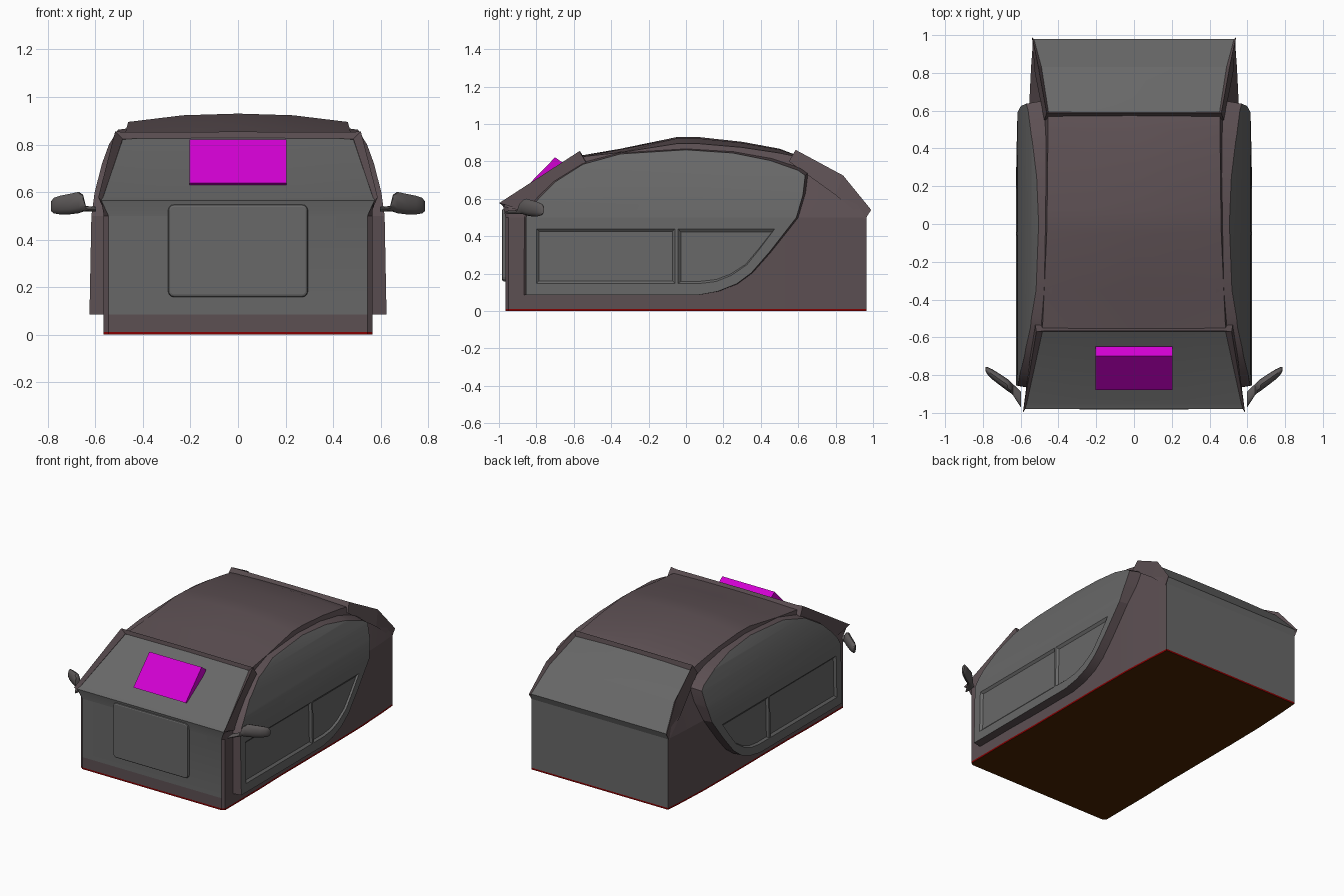
import bpy, bmesh, math
from mathutils import Vector

if "Cube" in bpy.data.objects:
    bpy.data.objects.remove(bpy.data.objects["Cube"])


def mat(name, rgb):
    m = bpy.data.materials.new(name)
    m.diffuse_color = (*rgb, 1)
    m.use_nodes = True
    m.node_tree.nodes["Principled BSDF"].inputs["Base Color"].default_value = m.diffuse_color
    return m


GREY = mat("panel grey", (0.138, 0.138, 0.138))
BROWN = mat("body brown", (0.108, 0.079, 0.086))
RED = mat("sill red", (0.24, 0.0, 0.0))
UNDER = mat("underside brown", (0.07, 0.017, 0.0))
MAGENTA = mat("magenta", (0.64, 0.0, 0.64))
MIRROR = mat("mirror grey", (0.11, 0.10, 0.10))


def finish(name, bm, mats, mirror=False, smooth=None):
    bmesh.ops.recalc_face_normals(bm, faces=bm.faces[:])
    me = bpy.data.meshes.new(name)
    bm.to_mesh(me)
    bm.free()
    for m in mats:
        me.materials.append(m)
    ob = bpy.data.objects.new(name, me)
    bpy.context.collection.objects.link(ob)
    if mirror:
        ob.modifiers.new("mirror", 'MIRROR')
    if smooth:
        bpy.ops.object.select_all(action='DESELECT')
        ob.select_set(True)
        bpy.context.view_layer.objects.active = ob
        bpy.ops.object.shade_smooth_by_angle(angle=math.radians(smooth))
    return ob


def loft(sections, caps=True):
    """Skin a list of closed cross-sections."""
    bm = bmesh.new()
    rings = [[bm.verts.new(p) for p in s] for s in sections]
    n = len(rings[0])
    for a, b in zip(rings, rings[1:]):
        for i in range(n):
            j = (i + 1) % n
            bm.faces.new((a[i], a[j], b[j], b[i]))
    if caps:
        bm.faces.new(rings[0])
        bm.faces.new(rings[-1])
    return bm


def cut(bm, z):
    bmesh.ops.bisect_plane(bm, geom=bm.verts[:] + bm.edges[:] + bm.faces[:],
                           plane_co=(0, 0, z), plane_no=(0, 0, 1))


# Body shell: stations of y, lower half width, roof edge half width, edge z, crown z
stations = [(-.965, .545, .575, .565, .565), (-.95, .565, .571, .577, .577),
            (-.56, .565, .485, .825, .832), (-.35, .56, .475, .848, .868),
            (-.05, .56, .462, .895, .93), (.07, .56, .46, .895, .93),
            (.3, .56, .457, .875, .905), (.5, .558, .456, .845, .868),
            (.585, .557, .455, .828, .836), (.83, .545, .49, .703, .71),
            (.965, .535, .53, .542, .542)]
secs = []
for y, w, r, ze, zc in stations:
    half = [(w, 0), (w, .5), (r, ze), (r * .5, ze + .8 * (zc - ze))]
    ring = half + [(0, zc)] + [(-x, z) for x, z in reversed(half)]
    secs.append([(x, y, z) for x, z in ring])
bm = loft(secs)
for z in (.012, .085, .5):
    cut(bm, z)
for v in bm.verts:  # window sills overhang the end panels
    if v.co.z > .51 and abs(v.co.y) > .96:
        v.co.y += math.copysign(.014, v.co.y)
bmesh.ops.recalc_face_normals(bm, faces=bm.faces[:])
for f in bm.faces:
    c, n = f.calc_center_median(), f.normal
    if n.z < -.9:
        f.material_index = 3
    elif c.z < .012:
        f.material_index = 2
    elif abs(n.x) < .3 and (c.y > .585 or (c.y < -.56 and c.z > .085)):
        f.material_index = 0
    else:
        f.material_index = 1
finish("body_shell", bm, [GREY, BROWN, RED, UNDER], smooth=18)

# Raised lips framing the windscreen and rear window (inner, peak, back)
finish("windscreen_frame", loft([
    [(.574, -.978, .560), (.588, -.998, .578), (.567, -.85, .53)],
    [(.485, -.570, .824), (.517, -.570, .855), (.525, -.52, .77)],
    [(.470, -.570, .824), (.470, -.566, .852), (.470, -.55, .825)],
    [(0, -.570, .828), (0, -.566, .854), (0, -.55, .828)]], caps=False),
    [BROWN], mirror=True)
finish("rear_window_frame", loft([
    [(0, .592, .828), (0, .586, .862), (0, .57, .835)],
    [(.453, .592, .825), (.462, .586, .862), (.475, .55, .80)],
    [(.489, .83, .702), (.508, .84, .725), (.525, .80, .62)],
    [(.529, .978, .542), (.54, .99, .541), (.537, .957, .49)],
    [(.525, .972, .530), (.53, .972, .525), (.53, .957, .49)]], caps=False),
    [BROWN], mirror=True)

# Bulging side panels
LEVELS = [(.085, .625), (.5, .617), (.6, .603), (.72, .572), (.8, .543), (.87, .500)]


def side_x(z):
    for (z0, x0), (z1, x1) in zip(LEVELS, LEVELS[1:]):
        if z <= z1:
            return x0 + (x1 - x0) * (z - z0) / (z1 - z0)
    return LEVELS[-1][1]


outline = [(-.855, .085), (-.855, .5), (-.83, .55), (-.78, .61), (-.7, .69), (-.55, .785),
           (-.35, .84), (0, .862), (.25, .845), (.45, .805), (.6, .752), (.637, .725),
           (.625, .62), (.59, .5), (.45, .32), (.35, .205), (.27, .145), (.17, .105), (.06, .085)]
bm = bmesh.new()
bm.faces.new([bm.verts.new((.6, y, z)) for y, z in outline])
for z, _ in LEVELS[1:-1]:
    cut(bm, z)
for v in bm.verts:
    v.co.x = side_x(v.co.z)
rim = [e for e in bm.edges if e.is_boundary]

# Two sunken panes in the lower half, with sloping edges
front_pane = [(-.80, .147), (-.80, .440), (-.058, .440), (-.058, .147)]
rear_pane = [(-.042, .147), (-.042, .440), (.475, .440), (.4, .34), (.325, .247),
             (.24, .190), (.16, .158), (.07, .147)]
lower = min(bm.faces, key=lambda f: f.calc_center_median().z)
fill = list(lower.edges)
bmesh.ops.delete(bm, geom=[lower], context='FACES_ONLY')
for pane in (front_pane, rear_pane):
    mid = Vector((sum(p[0] for p in pane), sum(p[1] for p in pane))) / len(pane)
    size = [max(p[k] for p in pane) - min(p[k] for p in pane) for k in (0, 1)]
    outer = [bm.verts.new((side_x(z), y, z)) for y, z in pane]
    inner = [bm.verts.new((side_x(z) - .013, mid[0] + (y - mid[0]) * (1 - .03 / size[0]),
                           mid[1] + (z - mid[1]) * (1 - .03 / size[1]))) for y, z in pane]
    bm.faces.new(inner)
    for i in range(len(pane)):
        j = (i + 1) % len(pane)
        bm.faces.new((outer[i], outer[j], inner[j], inner[i]))
        fill.append(bm.edges.get((outer[i], outer[j])))
bmesh.ops.triangle_fill(bm, use_beauty=True, edges=fill)
for e in bm.edges:  # crisp belt line
    if all(abs(v.co.z - .5) < .001 for v in e.verts):
        e.smooth = False

# Dark wall joining the panel rim to the body
for g in bmesh.ops.extrude_edge_only(bm, edges=rim)["geom"]:
    if isinstance(g, bmesh.types.BMVert):
        g.co.x -= .085
        g.co.y = -.1 + (g.co.y + .1) * 1.02
        if g.co.z > .5:
            g.co.z += .012
    elif isinstance(g, bmesh.types.BMFace):
        g.material_index = 1
finish("side_panel", bm, [GREY, BROWN], mirror=True, smooth=25)

# Front plate with softened rim
bm = bmesh.new()
bmesh.ops.create_cube(bm, size=1)
for v in bm.verts:
    v.co = Vector((v.co.x * .588, v.co.y * .03 - .968, v.co.z * .39 + .353))
depth = [e for e in bm.edges if abs(e.verts[0].co.y - e.verts[1].co.y) > .01]
bmesh.ops.bevel(bm, geom=depth, offset=.024, segments=3, affect='EDGES', profile=.5)
edge = [e for e in bm.edges if all(v.co.y < -.98 for v in e.verts)]
bmesh.ops.bevel(bm, geom=edge, offset=.010, segments=2, affect='EDGES', profile=.5)
finish("front_plate", bm, [GREY])

# Tilted magenta box on the windscreen
prof = [(-.88, .637), (-.70, .822), (-.648, .785), (-.83, .61)]
finish("windscreen_box", loft([[(x, y, z) for y, z in prof] for x in (-.205, .205)]), [MAGENTA])

# Door mirrors: x, y, z, y radius, z radius along the arm and head
path = [(.598, -.93, .528, .042, .010), (.64, -.878, .53, .03, .011), (.652, -.866, .553, .03, .036),
        (.67, -.852, .556, .032, .045), (.71, -.824, .549, .03, .043), (.75, -.796, .545, .027, .039),
        (.775, -.778, .543, .02, .033), (.787, -.768, .540, .010, .02)]
ring = [(math.cos(i * math.pi / 6), math.sin(i * math.pi / 6)) for i in range(12)]
finish("door_mirror", loft([[(x, y + ry * c, z + rz * s) for c, s in ring]
                            for x, y, z, ry, rz in path]), [MIRROR], mirror=True, smooth=40)
